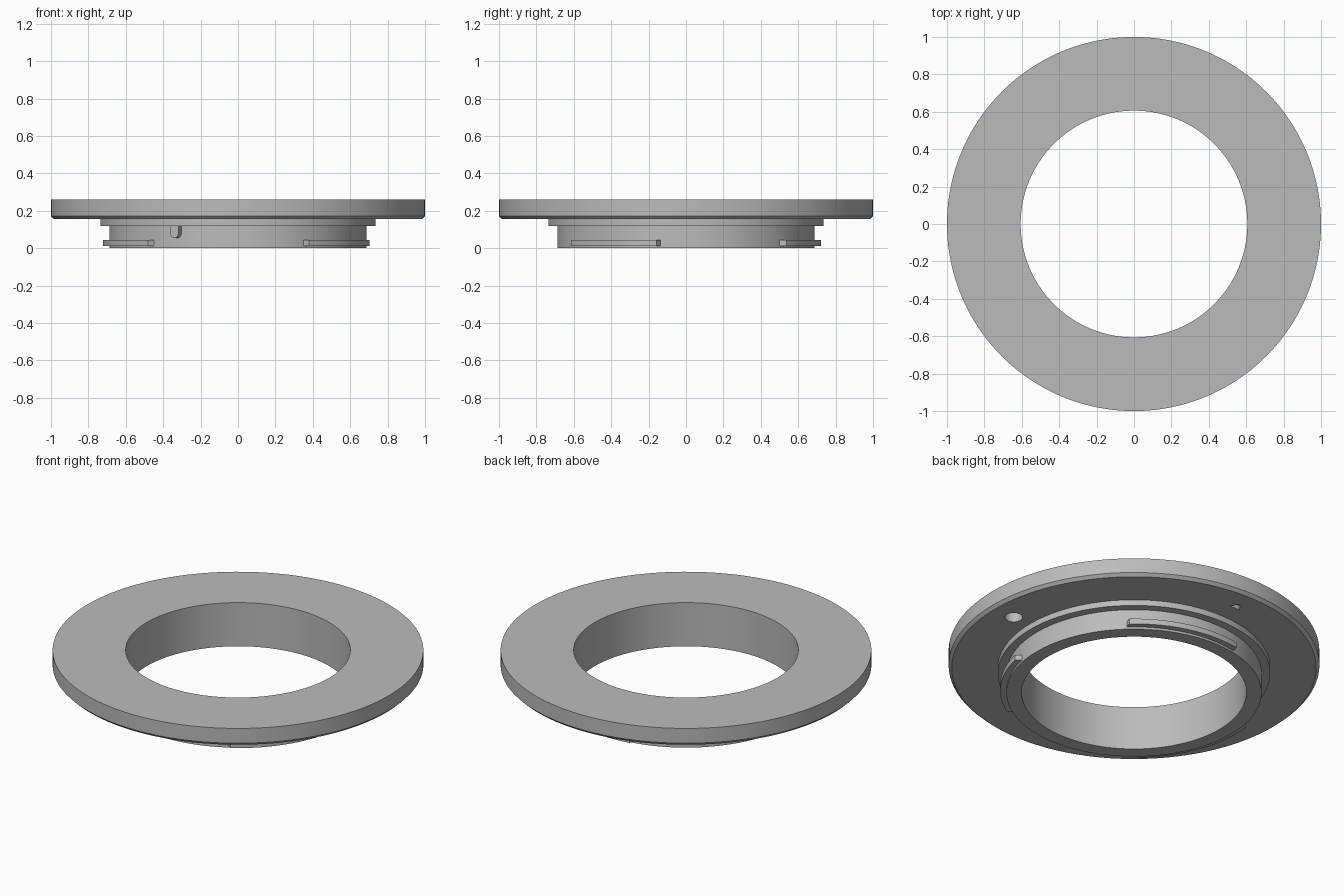
import bpy, bmesh, math
from mathutils import Vector, Matrix

cube = bpy.data.objects.get("Cube")
if cube:
    bpy.data.objects.remove(cube, do_unlink=True)

metal = bpy.data.materials.new("satin grey metal")
metal.use_nodes = True
grey = (0.5, 0.5, 0.5, 1)
metal.diffuse_color = grey
metal.node_tree.nodes["Principled BSDF"].inputs["Base Color"].default_value = grey

HOLE_R, NECK_R, STEP_R, TAB_R = 0.606, 0.688, 0.735, 0.722
STEP_Z, FLANGE_Z, TOP_Z = 0.12, 0.155, 0.26


def add_object(name, bm):
    bmesh.ops.recalc_face_normals(bm, faces=bm.faces)
    mesh = bpy.data.meshes.new(name)
    bm.to_mesh(mesh)
    bm.free()
    mesh.materials.append(metal)
    obj = bpy.data.objects.new(name, mesh)
    bpy.context.collection.objects.link(obj)
    return obj


def activate(obj):
    bpy.ops.object.select_all(action="DESELECT")
    obj.select_set(True)
    bpy.context.view_layer.objects.active = obj


def polar(r, degrees, z=0.0):
    a = math.radians(degrees)
    return Vector((r * math.cos(a), r * math.sin(a), z))


def lathe(name, profile, segments=160):
    """Revolve a closed (radius, z) profile around the vertical axis."""
    bm = bmesh.new()
    rings = [[bm.verts.new(polar(r, 360 * i / segments, z)) for r, z in profile]
             for i in range(segments)]
    n = len(profile)
    for i, ring in enumerate(rings):
        after = rings[(i + 1) % segments]
        for j in range(n):
            k = (j + 1) % n
            bm.faces.new((ring[j], after[j], after[k], ring[k]))
    return add_object(name, bm)


def prism(name, outline, depth):
    """Extrude a planar outline along a vector."""
    bm = bmesh.new()
    face = bm.faces.new([bm.verts.new(p) for p in outline])
    made = bmesh.ops.extrude_face_region(bm, geom=[face], use_keep_orig=True)
    bmesh.ops.translate(bm, vec=depth,
                        verts=[g for g in made["geom"] if isinstance(g, bmesh.types.BMVert)])
    return add_object(name, bm)


def cut(target, cutter):
    cutter.hide_render = True
    mod = target.modifiers.new("cut", "BOOLEAN")
    mod.operation, mod.solver, mod.object = "DIFFERENCE", "EXACT", cutter
    activate(target)
    bpy.ops.object.modifier_apply(modifier=mod.name)
    bpy.data.objects.remove(cutter, do_unlink=True)


# Body: chamfered flange, stepped seat and neck in one turned piece
body = lathe("mount_body", [
    (HOLE_R, 0), (NECK_R, 0), (NECK_R, STEP_Z), (STEP_R, STEP_Z),
    (STEP_R, FLANGE_Z), (0.983, FLANGE_Z), (1, 0.172), (1, TOP_Z), (HOLE_R, TOP_Z)])

# Blind lock pin hole and triangular index mark under the flange
hole = [polar(0.048, a, 0.1) + Vector((0.848, 0, 0)) for a in range(0, 360, 10)]
cut(body, prism("lock_hole_cutter", hole, Vector((0, 0, 0.115))))
mark = [Vector((-0.032, 0.845, 0.1)), Vector((0.032, 0.845, 0.1)), Vector((0, 0.9, 0.1))]
cut(body, prism("index_mark_cutter", mark, Vector((0, 0, 0.08))))

# Bayonet tabs: arcs on the neck with slanted ends
parts = [body]
for label, start, end in (("front_left", -59.6, -11.3),
                          ("back", 46.6, 101.5),
                          ("right", 172, 229.5)):
    steps, slant = 28, 1.4
    outer = [polar(TAB_R, start + slant + (end - start - 2 * slant) * i / steps, 0.013)
             for i in range(steps + 1)]
    inner = [polar(NECK_R - 0.004, start + (end - start) * i / steps, 0.013)
             for i in range(steps + 1)]
    parts.append(prism(label + "_bayonet_tab", outer + inner[::-1], Vector((0, 0, 0.032))))

# Stop pin: round-bottomed key standing out from the neck below the step
half = 0.025
arc = [(half * math.cos(math.radians(a)), half * math.sin(math.radians(a)))
       for a in range(180, 361, 12)]
key = [(-half, STEP_Z - 0.08)] + arc[1:-1] + [(half, STEP_Z - 0.08)]
key = [(x, 0.08 + y) for x, y in arc] + [(half, STEP_Z), (-half, STEP_Z)]
turn = Matrix.Rotation(math.radians(-118.2), 4, "Z")
outline = [turn @ Vector((NECK_R - 0.01, x, z)) for x, z in key]
parts.append(prism("stop_pin", outline, turn @ Vector((0.043, 0, 0))))

for part in parts:
    activate(part)
    bpy.ops.object.shade_smooth_by_angle(angle=math.radians(25))
